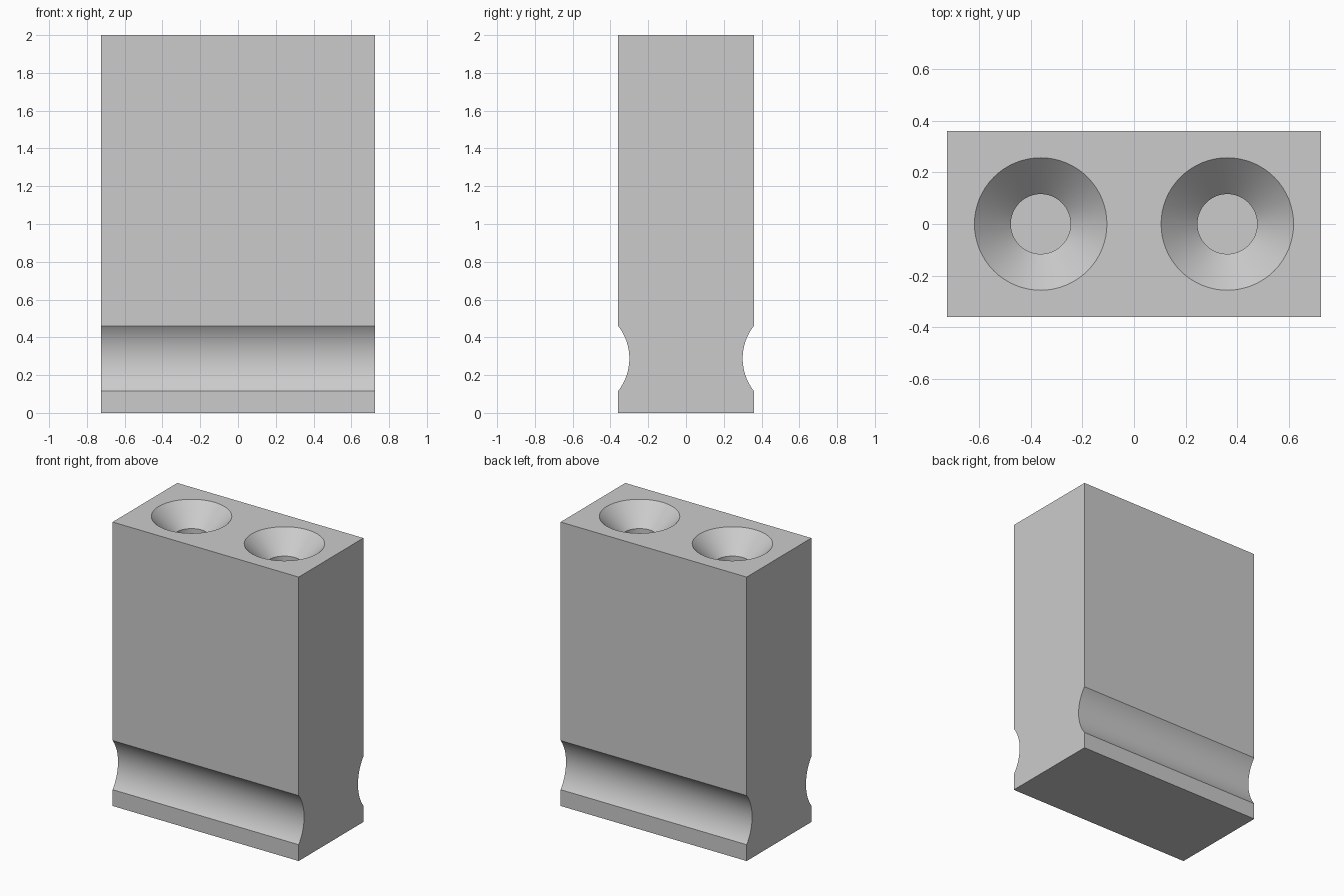
import bpy, bmesh, math

cube = bpy.data.objects.get("Cube")
if cube:
    bpy.data.objects.remove(cube, do_unlink=True)

HALF_X, HALF_Y, HEIGHT = 0.725, 0.36, 2.0
GROOVE_Z, GROOVE_HALF, GROOVE_DEPTH = 0.288, 0.173, 0.06
HOLE_X, RIM_R, BORE_R, BORE_FLOOR = 0.362, 0.257, 0.116, 0.6

grey = bpy.data.materials.new("light_grey")
grey.use_nodes = True
grey.diffuse_color = (0.6, 0.6, 0.6, 1)
grey.node_tree.nodes["Principled BSDF"].inputs["Base Color"].default_value = (0.6, 0.6, 0.6, 1)


def add_object(name, bm):
    bmesh.ops.recalc_face_normals(bm, faces=bm.faces)
    mesh = bpy.data.meshes.new(name)
    bm.to_mesh(mesh)
    bm.free()
    mesh.materials.append(grey)
    obj = bpy.data.objects.new(name, mesh)
    bpy.context.collection.objects.link(obj)
    return obj


def groove_side(steps=32):
    """Front edge of the side profile, from bottom to top, with a shallow round groove."""
    radius = (GROOVE_HALF ** 2 + GROOVE_DEPTH ** 2) / (2 * GROOVE_DEPTH)
    centre_y = -HALF_Y + GROOVE_DEPTH - radius
    reach = math.asin(GROOVE_HALF / radius)
    points = [(-HALF_Y, 0)]
    for i in range(steps + 1):
        a = reach * (2 * i / steps - 1)
        points.append((centre_y + radius * math.cos(a), GROOVE_Z + radius * math.sin(a)))
    return points + [(-HALF_Y, HEIGHT)]


# Block: mirrored side profile extruded across the width
front = groove_side()
profile = front + [(-y, z) for y, z in reversed(front)]
bm = bmesh.new()
face = bm.faces.new([bm.verts.new((-HALF_X, y, z)) for y, z in profile])
extruded = bmesh.ops.extrude_face_region(bm, geom=[face])["geom"]
bmesh.ops.translate(bm, vec=(2 * HALF_X, 0, 0),
                    verts=[v for v in extruded if isinstance(v, bmesh.types.BMVert)])
block = add_object("block", bm)


def countersunk_cutter(x, sides=64):
    """Solid of a straight bore that widens at 45 degrees to the top."""
    slope = RIM_R - BORE_R
    over = 0.05
    rings = [(BORE_R, BORE_FLOOR), (BORE_R, HEIGHT - slope), (RIM_R + over, HEIGHT + over)]
    bm = bmesh.new()
    loops = [[bm.verts.new((x + r * math.cos(math.tau * i / sides),
                            r * math.sin(math.tau * i / sides), z))
              for i in range(sides)] for r, z in rings]
    for low, high in zip(loops, loops[1:]):
        for i in range(sides):
            j = (i + 1) % sides
            bm.faces.new((low[i], low[j], high[j], high[i]))
    bm.faces.new(loops[0])
    bm.faces.new(loops[-1])
    cutter = add_object("hole_cutter", bm)
    cutter.hide_render = True
    return cutter


# Two countersunk holes in the top
bpy.ops.object.select_all(action='DESELECT')
block.select_set(True)
bpy.context.view_layer.objects.active = block
for side in (-1, 1):
    cutter = countersunk_cutter(side * HOLE_X)
    cut = block.modifiers.new("hole", 'BOOLEAN')
    cut.operation = 'DIFFERENCE'
    cut.solver = 'EXACT'
    cut.object = cutter
    bpy.ops.object.modifier_apply(modifier=cut.name)
    bpy.data.objects.remove(cutter, do_unlink=True)

bpy.ops.object.shade_smooth_by_angle(angle=math.radians(30))
